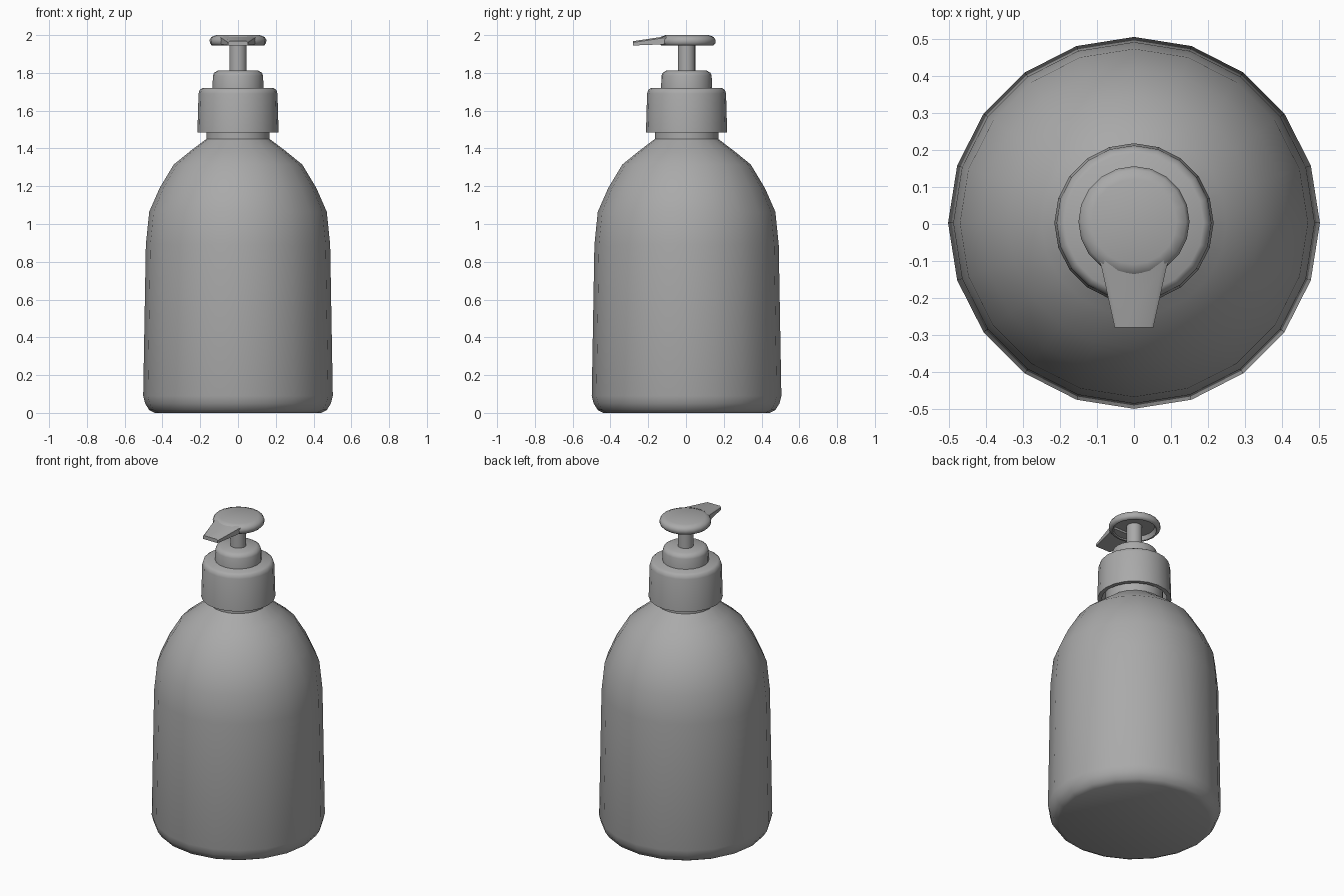
import bpy
import bmesh
import math

cube = bpy.data.objects.get("Cube")
if cube:
    bpy.data.objects.remove(cube)

SIDES = 20
CENTRE_Y = 0.003

grey = bpy.data.materials.new("plain grey")
grey.use_nodes = True
colour = (0.4, 0.4, 0.4, 1)
grey.diffuse_color = colour
grey.node_tree.nodes["Principled BSDF"].inputs["Base Color"].default_value = colour


def finish(name, bm, angle):
    bmesh.ops.recalc_face_normals(bm, faces=bm.faces)
    mesh = bpy.data.meshes.new(name)
    bm.to_mesh(mesh)
    bm.free()
    mesh.materials.append(grey)
    obj = bpy.data.objects.new(name, mesh)
    bpy.context.collection.objects.link(obj)
    bpy.ops.object.select_all(action='DESELECT')
    obj.select_set(True)
    bpy.context.view_layer.objects.active = obj
    bpy.ops.object.shade_smooth_by_angle(angle=math.radians(angle))
    return obj


def lathe(name, profile, y=CENTRE_Y, angle=50):
    """Turn a (radius, height) profile round the vertical axis, capping both ends."""
    bm = bmesh.new()
    rings = []
    for r, z in profile:
        rings.append([bm.verts.new((r * math.cos(a), y + r * math.sin(a), z))
                      for a in (math.tau * i / SIDES for i in range(SIDES))])
    for low, high in zip(rings, rings[1:]):
        for i in range(SIDES):
            j = (i + 1) % SIDES
            bm.faces.new((low[i], low[j], high[j], high[i]))
    bm.faces.new(rings[0])
    bm.faces.new(rings[-1])
    return finish(name, bm, angle)


# Bottle with domed shoulder and narrow neck
lathe("bottle", [(0.44, 0), (0.47, 0.015), (0.492, 0.05), (0.502, 0.09),
                 (0.488, 0.89), (0.47, 1.065), (0.415, 1.19), (0.34, 1.315),
                 (0.25, 1.388), (0.168, 1.45), (0.168, 1.62)])

# Screw cap, open underneath
lathe("screw_cap", [(0.18, 1.62), (0.19, 1.485), (0.215, 1.485), (0.209, 1.69),
                    (0.203, 1.71), (0.188, 1.72)])

# Pump collar and stem
lathe("pump_collar", [(0.135, 1.71), (0.133, 1.785), (0.127, 1.8), (0.107, 1.812)])
lathe("pump_stem", [(0.046, 1.8), (0.046, 1.985)])

# Press head, hollow underneath
lathe("press_head", [(0.115, 1.97), (0.128, 1.945), (0.138, 1.945), (0.149, 1.957),
                     (0.15, 1.975), (0.141, 1.99), (0.115, 2.0)], y=0.006)

# Tapered spout reaching forward from the head
bm = bmesh.new()
sections = []
for y, half, low, high in [(-0.07, 0.1, 1.957, 1.997), (-0.125, 0.086, 1.951, 1.991),
                           (-0.28, 0.052, 1.945, 1.968)]:
    sections.append([bm.verts.new(p) for p in (
        (-half, y, low), (half, y, low), (half, y, high - 0.007),
        (half * 0.85, y, high), (-half * 0.85, y, high), (-half, y, high - 0.007))])
for a, b in zip(sections, sections[1:]):
    for i in range(6):
        j = (i + 1) % 6
        bm.faces.new((a[i], a[j], b[j], b[i]))
bm.faces.new(sections[0])
bm.faces.new(sections[-1])
finish("spout", bm, 35)
